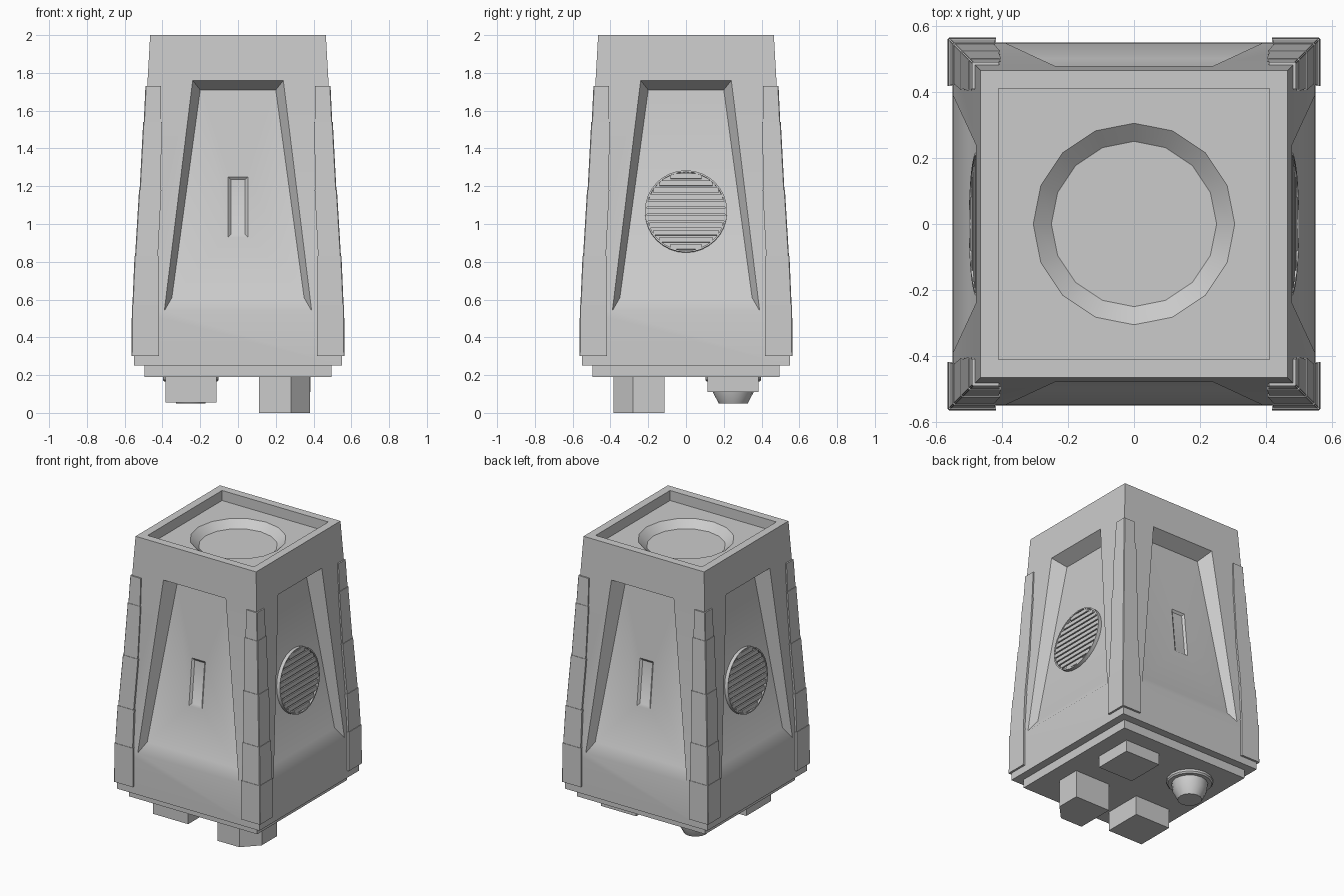
import bpy, bmesh
from math import sin, cos, pi, atan2
from mathutils import Matrix, Vector

if "Cube" in bpy.data.objects:
    bpy.data.objects.remove(bpy.data.objects["Cube"])


def finish(name, bm, angle=30):
    bmesh.ops.remove_doubles(bm, verts=bm.verts, dist=0.0002)
    me = bpy.data.meshes.new(name)
    bm.to_mesh(me)
    bm.free()
    ob = bpy.data.objects.new(name, me)
    bpy.context.collection.objects.link(ob)
    bpy.ops.object.select_all(action='DESELECT')
    ob.select_set(True)
    bpy.context.view_layer.objects.active = ob
    bpy.ops.object.shade_smooth_by_angle(angle=angle * pi / 180)
    return ob


def loft(bm, loops, bottom=True, top=True, mat=Matrix()):
    """Skin counter-clockwise loops, listed from bottom to top."""
    rings = [[bm.verts.new(mat @ Vector(p)) for p in lp] for lp in loops]
    n = len(rings[0])
    for a, b in zip(rings, rings[1:]):
        for i in range(n):
            j = (i + 1) % n
            bm.faces.new((a[i], a[j], b[j], b[i]))
    if bottom:
        bm.faces.new(rings[0][::-1])
    if top:
        bm.faces.new(rings[-1])


def circle(r, z, n=16):
    return [(r * cos(2 * pi * i / n), r * sin(2 * pi * i / n), z) for i in range(n)]


def square(h, z, n=16):
    pts = []
    for i in range(n):
        c, s = cos(2 * pi * i / n), sin(2 * pi * i / n)
        k = h / max(abs(c), abs(s))
        pts.append((c * k, s * k, z))
    return pts


def box(bm, x0, x1, y0, y1, z0, z1, mat=Matrix()):
    loft(bm, [[(x0, y0, z), (x1, y0, z), (x1, y1, z), (x0, y1, z)] for z in (z0, z1)], mat=mat)


def turn(k):
    return Matrix.Rotation(k * pi / 2, 4, 'Z')


def half(z):
    """Half width of the tapered body at height z."""
    return 0.55 if z < 0.3 else min(0.548, 0.548 - (z - 0.54) * 0.0568)


FLOOR_LOW, FLOOR_HIGH = (0.61, 0.50), (1.71, 0.385)


def floor_y(z):
    t = (z - FLOOR_LOW[0]) / (FLOOR_HIGH[0] - FLOOR_LOW[0])
    return FLOOR_LOW[1] + t * (FLOOR_HIGH[1] - FLOOR_LOW[1])


# Tapered body: four sides with recessed panels, slots on front and back
bm = bmesh.new()
for k in range(4):
    def face(*pts):
        bm.faces.new([bm.verts.new(turn(k) @ Vector(p)) for p in pts])

    def skin(x, z):
        return (x, -half(z), z)

    def inner(x, z, d=0.0):
        return (x, -floor_y(z) + d, z)

    def band(a, b):
        for i in range(len(a)):
            j = (i + 1) % len(a)
            face(a[i], a[j], b[j], b[i])

    def rect(w, z0, z1, d):
        return [inner(-w, z0, d), inner(w, z0, d), inner(w, z1, d), inner(-w, z1, d)]

    L = [skin(-half(z), z) for z in (0.25, 0.54, 1.76, 2.0)]
    R = [skin(half(z), z) for z in (0.25, 0.54, 1.76, 2.0)]
    out = [skin(-0.39, 0.54), skin(0.39, 0.54), skin(0.24, 1.76), skin(-0.24, 1.76)]
    inn = [inner(-0.35, 0.61), inner(0.35, 0.61), inner(0.2, 1.71), inner(-0.2, 1.71)]
    face(L[0], R[0], R[1], out[1], out[0], L[1])
    face(L[1], out[0], out[3], L[2])
    face(out[1], R[1], R[2], out[2])
    face(L[2], out[3], out[2], R[2], R[3], L[3])
    band(out, inn)
    if k % 2 == 0:
        lip, well = rect(0.052, 0.93, 1.25, 0), rect(0.038, 0.945, 1.235, 0.012)
        band(inn, lip)
        band(lip, well)
        face(*well)
    else:
        face(*inn)
bm.faces.new([bm.verts.new((x * 0.55, y * 0.55, 0.25)) for x, y in ((-1, -1), (-1, 1), (1, 1), (1, -1))])
finish("body", bm, 40)

# Sunken top tray with a round dish
bm = bmesh.new()
loft(bm, [square(half(2), 2), square(0.41, 2), square(0.41, 1.93),
          circle(0.305, 1.93), circle(0.25, 1.883)], bottom=False)
finish("top_tray", bm, 32)

# Base plate
bm = bmesh.new()
box(bm, -0.495, 0.495, -0.495, 0.495, 0.19, 0.26)
finish("base_plate", bm)

# Corner guards: stacked L-shaped segments, each lower one standing slightly proud
Z = [0.3, 0.57, 0.83, 1.18, 1.54, 1.73]
A = [0.565, 0.56, 0.546, 0.522, 0.50, 0.488]
B = [0.415, 0.42, 0.422, 0.408, 0.405, 0.41]


def ell(a, b, z, t=0.05, c=0.004):
    return [(a, b, z), (a, a - c, z), (a - c, a, z), (b, a, z),
            (b, a - t, z), (a - t, a - t, z), (a - t, b, z)]


for k in range(4):
    bm = bmesh.new()
    for i in range(5):
        loft(bm, [ell(A[i] - 0.001, B[i] + 0.002, Z[i]),
                  ell(A[i + 1] + 0.002, B[i + 1] - 0.002, Z[i + 1])], mat=turn(k))
    finish(f"corner_guard_{k}", bm)

# Round slatted vents on the right and left sides
tilt = atan2(FLOOR_LOW[1] - FLOOR_HIGH[1], FLOOR_HIGH[0] - FLOOR_LOW[0])
for k, name in ((1, "right_vent"), (3, "left_vent")):
    # local x runs across, local y runs up the panel, local z points outwards
    mat = (turn(k) @ Matrix.Translation((0, -floor_y(1.065), 1.065))
           @ Matrix.Rotation(pi / 2 - tilt, 4, 'X'))
    bm = bmesh.new()
    loft(bm, [circle(0.218, -0.01, 32), circle(0.218, 0.025, 32), circle(0.209, 0.025, 32),
              circle(0.209, 0.012, 32)], bottom=False, mat=mat)
    for i in range(11):
        y = (i - 5) * 0.0375
        w = (0.21 ** 2 - (abs(y) + 0.006) ** 2) ** 0.5
        box(bm, -w, w, y - 0.014, y + 0.014, 0.01, 0.022, mat)
    finish(name, bm)

# Underside blocks and nozzle
bm = bmesh.new()
loft(bm, [[(0.11, -0.385, z), (0.28, -0.385, z), (0.38, -0.28, z), (0.38, -0.115, z), (0.11, -0.115, z)]
          for z in (0, 0.2)])
finish("chamfered_foot", bm)
for name, x, y, z in (("front_left_block", -0.25, -0.25, 0.055), ("back_right_block", 0.25, 0.25, 0.11)):
    bm = bmesh.new()
    box(bm, x - 0.135, x + 0.135, y - 0.135, y + 0.135, z, 0.2)
    finish(name, bm)
bm = bmesh.new()
loft(bm, [circle(r, z) for r, z in ((0.077, 0.05), (0.108, 0.11), (0.115, 0.165), (0.14, 0.165), (0.148, 0.175), (0.148, 0.2))],
     mat=Matrix.Translation((-0.25, 0.25, 0)))
finish("nozzle", bm)
